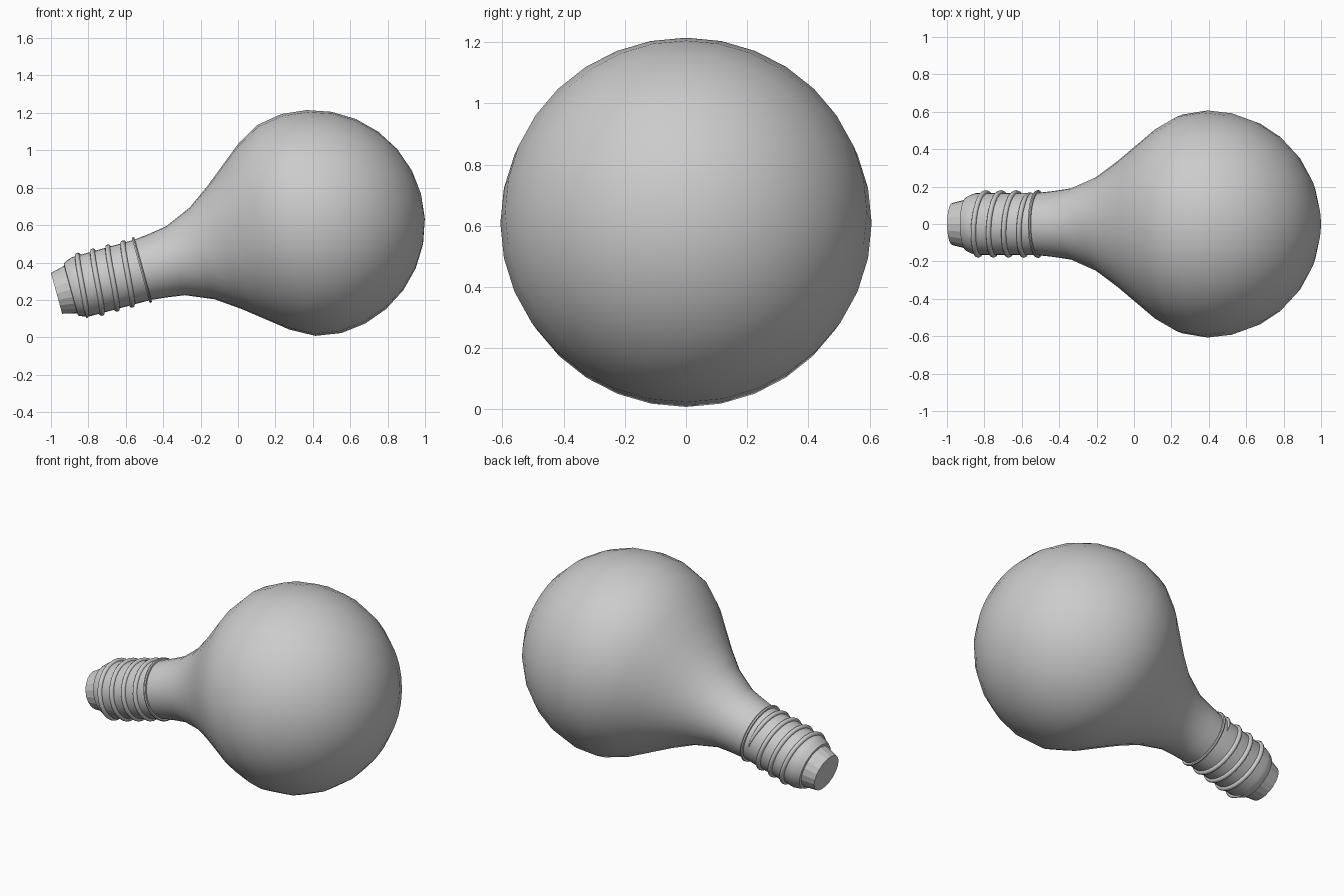
import bpy
from math import sin, cos, pi, radians

if "Cube" in bpy.data.objects:
    bpy.data.objects.remove(bpy.data.objects["Cube"])

ORIGIN = (-0.97, 0, 0.235)      # centre of the contact end
TILT = radians(74.67)           # bulb axis leans from upright toward +x


def place(name, verts, faces, angle):
    me = bpy.data.meshes.new(name)
    me.from_pydata(verts, [], faces)
    ob = bpy.data.objects.new(name, me)
    bpy.context.collection.objects.link(ob)
    ob.location = ORIGIN
    ob.rotation_euler = (0, TILT, 0)
    bpy.ops.object.select_all(action='DESELECT')
    ob.select_set(True)
    bpy.context.view_layer.objects.active = ob
    bpy.ops.object.shade_smooth_by_angle(angle=radians(angle))
    return ob


def lathe(name, profile, sides, angle=30, closed=False, cap_start=False, tip=None):
    """Revolve (distance along axis, radius) points about the bulb axis."""
    n = len(profile)
    verts = [(r * cos(2 * pi * k / sides), r * sin(2 * pi * k / sides), s)
             for s, r in profile for k in range(sides)]
    faces = []
    for i in range(n if closed else n - 1):
        a, b = i * sides, (i + 1) % n * sides
        for k in range(sides):
            j = (k + 1) % sides
            faces.append((a + k, a + j, b + j, b + k))
    if cap_start:
        faces.append(tuple(reversed(range(sides))))
    if tip is not None:
        verts.append((0, 0, tip))
        a = (n - 1) * sides
        faces += [(a + k, a + (k + 1) % sides, n * sides) for k in range(sides)]
    return place(name, verts, faces, angle)


# Glass: flared neck running into a spherical globe
R, C = 0.607, 1.413
neck = [(0.465, 0.166), (0.56, 0.176), (0.66, 0.191), (0.807, 0.254),
        (0.932, 0.342), (1.04, 0.428), (1.15, 0.516), (1.275, 0.585)]
globe = [(C + R * sin(t), R * cos(t)) for t in (i * pi / 14 for i in range(7))]
lathe("glass_bulb", neck + globe, 32, 40, tip=C + R)

# Metal screw shell
lathe("screw_shell", [(0.076, 0.12), (0.08, 0.145), (0.105, 0.157), (0.13, 0.165),
                      (0.475, 0.167)], 32, 30, cap_start=True)

# Faceted contact end
lathe("contact_cap", [(0, 0.113), (0.085, 0.134)], 20, 10, cap_start=True)

# Thin lip where glass meets metal
lathe("collar_ring", [(0.466, 0.16), (0.466, 0.179), (0.474, 0.182), (0.48, 0.178),
                      (0.48, 0.16)], 32, 30, closed=True)

# Helical thread: rounded section swept around the shell
TURNS, STEPS, SEC, PITCH = 3.75, 32, 8, 0.084
count = int(TURNS * STEPS) + 1
verts, faces = [], []
for i in range(count):
    phi = 2 * pi * i / STEPS
    size = 0.014 * min(1, (i + 1) / 5, (count - i) / 5)
    s0 = 0.121 + PITCH * i / STEPS
    for k in range(SEC):
        t = 2 * pi * k / SEC
        r = 0.167 + size * cos(t)
        verts.append((r * cos(phi), -r * sin(phi), s0 + size * sin(t)))
for i in range(count - 1):
    for k in range(SEC):
        j = (k + 1) % SEC
        a, b = i * SEC, (i + 1) * SEC
        faces.append((a + k, a + j, b + j, b + k))
faces.append(tuple(reversed(range(SEC))))
faces.append(tuple(range((count - 1) * SEC, count * SEC)))
place("screw_thread", verts, faces, 50)
